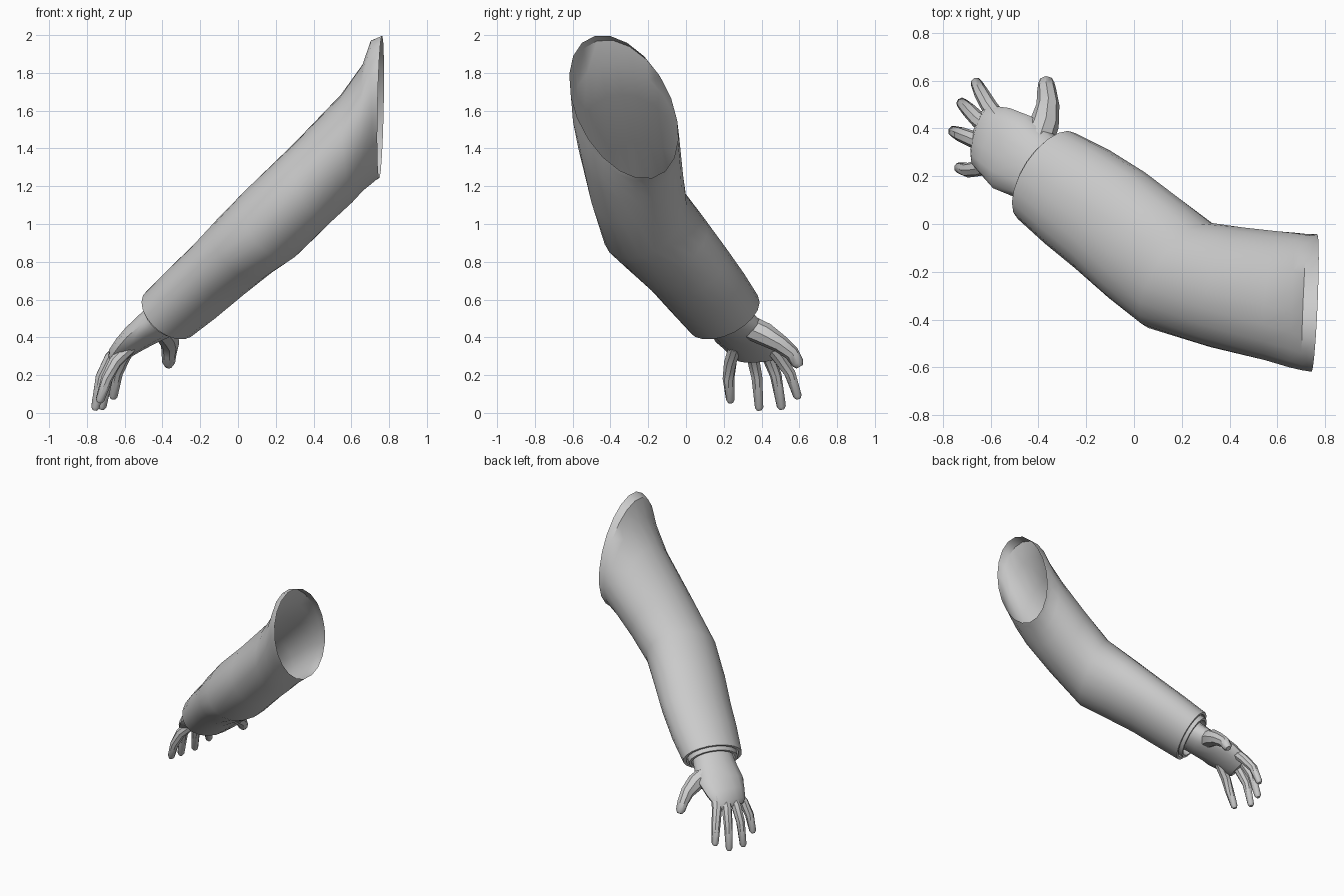
import bpy, bmesh, math
from mathutils import Vector as V

if "Cube" in bpy.data.objects:
    bpy.data.objects.remove(bpy.data.objects["Cube"], do_unlink=True)

grey = bpy.data.materials.new("light_grey")
grey.use_nodes = True
grey.diffuse_color = (0.6, 0.6, 0.6, 1)
grey.node_tree.nodes["Principled BSDF"].inputs["Base Color"].default_value = (0.6, 0.6, 0.6, 1)


def loft(name, rings, sides, start=False, end=False, subdiv=0, angle=40):
    """Skin a tube over elliptical rings given as (centre, half axis, half axis)."""
    bm = bmesh.new()
    loops = []
    for c, a, b in rings:
        c, a, b = V(c), V(a), V(b)
        ts = [2 * math.pi * i / sides for i in range(sides)]
        loops.append([bm.verts.new(c + a * math.cos(t) + b * math.sin(t)) for t in ts])
    for p, q in zip(loops, loops[1:]):
        for i in range(sides):
            j = (i + 1) % sides
            bm.faces.new((p[i], p[j], q[j], q[i]))
    if start:
        bm.faces.new(loops[0])
    if end:
        bm.faces.new(loops[-1])
    bmesh.ops.recalc_face_normals(bm, faces=bm.faces)
    me = bpy.data.meshes.new(name)
    bm.to_mesh(me)
    bm.free()
    me.materials.append(grey)
    ob = bpy.data.objects.new(name, me)
    bpy.context.collection.objects.link(ob)
    if subdiv:
        m = ob.modifiers.new("smooth", 'SUBSURF')
        m.levels = m.render_levels = subdiv
    bpy.ops.object.select_all(action='DESELECT')
    ob.select_set(True)
    bpy.context.view_layer.objects.active = ob
    bpy.ops.object.shade_smooth_by_angle(angle=math.radians(angle))
    return ob


def finger(name, points, radii):
    """Tapered tube along a path, with a rounded tip."""
    pts = [V(p) for p in points]
    tip_dir = (pts[-1] - pts[-2]).normalized()
    pts.append(pts[-1] + tip_dir * radii[-1] * 0.7)
    radii = list(radii) + [radii[-1] * 0.55]
    rings = []
    for i, p in enumerate(pts):
        d = pts[min(i + 1, len(pts) - 1)] - pts[max(i - 1, 0)]
        q = d.to_track_quat('Z', 'Y')
        rings.append((p, q @ V((radii[i], 0, 0)), q @ V((0, radii[i], 0))))
    return loft(name, rings, 8, start=True, end=True)


# Sleeve: open shoulder, bent elbow, cuff turned inward
forward = V((-0.64, 0.465, -0.605))
cuff_c, cuff_a, cuff_b = V((-0.365, 0.2, 0.525)), V((0.12, 0.18, 0.02)), V((-0.083, 0.06, 0.135))


def cuff_ring(shift, scale):
    return (cuff_c + forward * shift, cuff_a * scale, cuff_b * scale)


loft("sleeve", [
    ((0.755, -0.33, 1.62), (0.015, 0.28, -0.06), (0.01, -0.07, 0.375)),
    ((0.715, -0.327, 1.60), (0.01, 0.28, -0.05), (-0.01, -0.06, 0.372)),
    ((0.66, -0.318, 1.51), (0.01, 0.28, -0.03), (0, -0.05, 0.335)),
    ((0.575, -0.30, 1.40), (0.02, 0.27, 0), (-0.03, -0.04, 0.285)),
    ((0.39, -0.265, 1.215), (0.07, 0.25, 0.04), (-0.09, -0.01, 0.215)),
    ((0.19, -0.215, 1.02), (0.13, 0.22, 0.07), (-0.11, 0.02, 0.195)),
    ((0.04, -0.10, 0.89), (0.145, 0.21, 0.05), (-0.1, 0.045, 0.17)),
    ((-0.10, 0.015, 0.76), (0.147, 0.20, 0.03), (-0.09, 0.06, 0.15)),
    ((-0.24, 0.115, 0.635), (0.135, 0.195, 0.02), (-0.085, 0.06, 0.145)),
    cuff_ring(0, 1), cuff_ring(0, 0.9), cuff_ring(-0.07, 0.87),
], 20)

# Inner band showing below the cuff
loft("wrist_band", [cuff_ring(-0.06, 0.85), cuff_ring(0.025, 0.83),
                    cuff_ring(0.025, 0.74), cuff_ring(-0.04, 0.72)], 20)

# Palm from wrist to knuckles
loft("palm", [
    ((-0.35, 0.19, 0.54), (0.08, 0.12, 0), (-0.05, 0.035, 0.08)),
    ((-0.42, 0.245, 0.475), (0.085, 0.13, 0), (-0.05, 0.03, 0.07)),
    ((-0.51, 0.30, 0.415), (0.08, 0.15, 0.015), (-0.045, 0.02, 0.058)),
    ((-0.575, 0.34, 0.365), (0.055, 0.145, 0.012), (-0.045, 0.012, 0.045)),
    ((-0.63, 0.365, 0.315), (0.035, 0.13, 0.01), (-0.04, 0.01, 0.032)),
    ((-0.65, 0.375, 0.285), (0.025, 0.105, 0.005), (-0.025, 0.005, 0.018)),
], 14, start=True, end=True)

# Fingers, curling downward
paths = {
    "index_finger": [(-0.56, 0.43, 0.37), (-0.605, 0.49, 0.295), (-0.64, 0.55, 0.21), (-0.66, 0.59, 0.09)],
    "middle_finger": [(-0.58, 0.38, 0.37), (-0.65, 0.435, 0.30), (-0.69, 0.475, 0.20), (-0.72, 0.505, 0.035)],
    "ring_finger": [(-0.59, 0.32, 0.365), (-0.675, 0.355, 0.29), (-0.725, 0.375, 0.19), (-0.755, 0.387, 0.03)],
    "little_finger": [(-0.57, 0.26, 0.35), (-0.65, 0.235, 0.27), (-0.695, 0.225, 0.18), (-0.73, 0.235, 0.07)],
}
for name, path in paths.items():
    finger(name, path, (0.036, 0.035, 0.031, 0.024))

# Thumb, with a broad fleshy base
finger("thumb", [(-0.41, 0.32, 0.46), (-0.375, 0.42, 0.415), (-0.36, 0.50, 0.365),
                 (-0.365, 0.56, 0.315), (-0.367, 0.59, 0.265)],
       (0.065, 0.062, 0.048, 0.04, 0.034))
